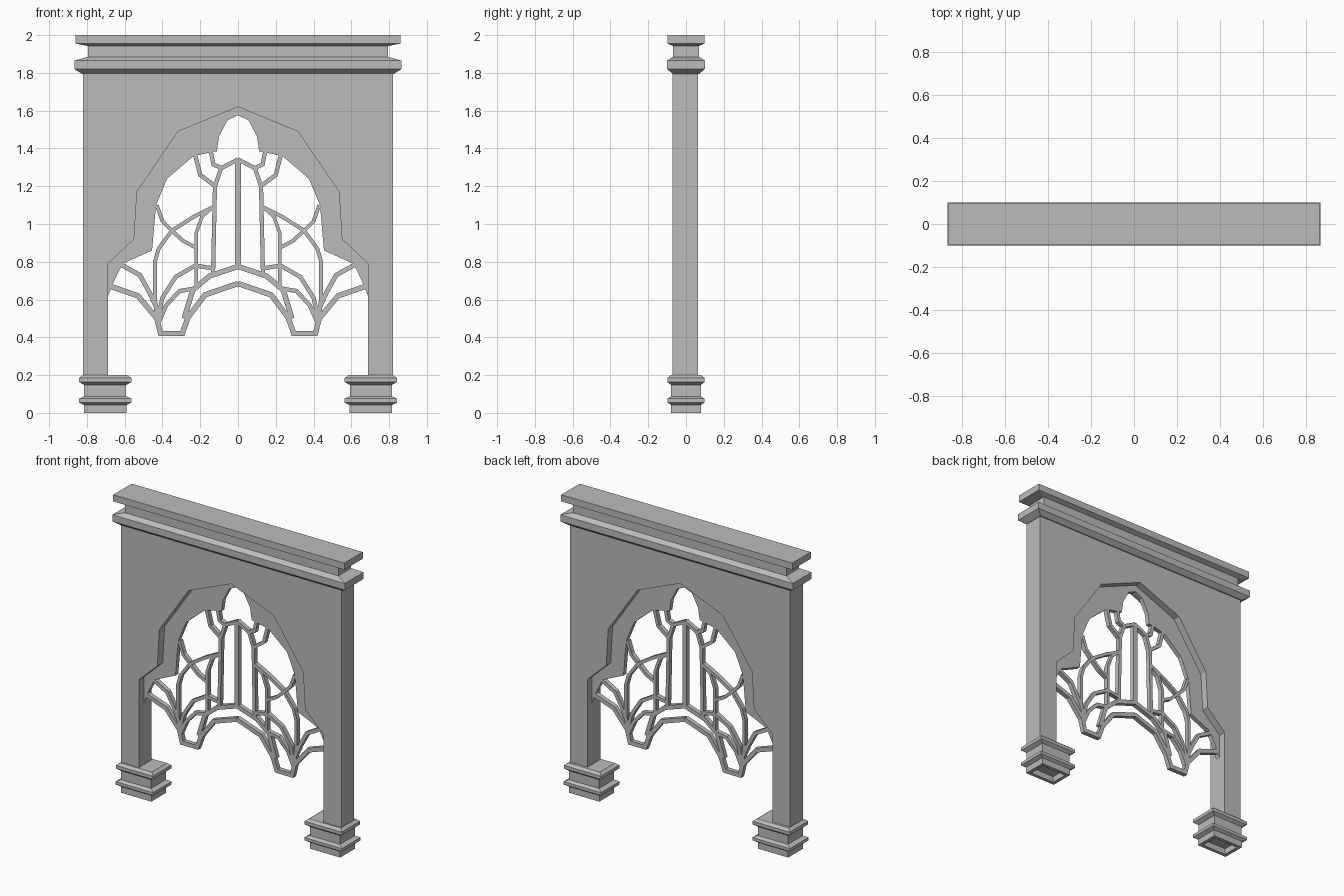
import bpy
import bmesh
from mathutils import Vector

cube = bpy.data.objects.get("Cube")
if cube:
    bpy.data.objects.remove(cube)

stone = bpy.data.materials.new("grey stone")
stone.use_nodes = True
colour = (0.5, 0.5, 0.5, 1)
stone.diffuse_color = colour
stone.node_tree.nodes["Principled BSDF"].inputs["Base Color"].default_value = colour


def finish(name, bm):
    bmesh.ops.recalc_face_normals(bm, faces=bm.faces[:])
    mesh = bpy.data.meshes.new(name)
    bm.to_mesh(mesh)
    bm.free()
    mesh.materials.append(stone)
    obj = bpy.data.objects.new(name, mesh)
    bpy.context.collection.objects.link(obj)
    return obj


def slab(bm, outline, front, back):
    """Extrude an outline in x and z from front to back."""
    face = bm.faces.new([bm.verts.new((x, front, z)) for x, z in outline])
    result = bmesh.ops.extrude_face_region(bm, geom=[face], use_keep_orig=True)
    moved = [v for v in result["geom"] if isinstance(v, bmesh.types.BMVert)]
    bmesh.ops.translate(bm, verts=moved, vec=(0, back - front, 0))


def mirrored(half):
    """Complete a half outline that starts on the centre line."""
    return [(-x, z) for x, z in reversed(half[1:])] + half


def strip(points, width):
    """Mitred outline of a bar that follows a path."""
    pts = [Vector(p) for p in points]
    left, right = [], []
    for i, p in enumerate(pts):
        a = (p - pts[i - 1]).normalized() if i else None
        b = (pts[i + 1] - p).normalized() if i + 1 < len(pts) else None
        a, b = a or b, b or a
        tangent = (a + b).normalized()
        side = Vector((-tangent.y, tangent.x))
        offset = side * (width / 2 / max(tangent.dot(a), 0.5))
        left.append(p + offset)
        right.append(p - offset)
    return [tuple(p) for p in left + right[::-1]]


def moulding(name, rings, centre_x=0, recess=False):
    """Loft stacked rectangles of half width, half depth and height."""
    bm = bmesh.new()
    loops = []
    for w, d, z in rings:
        corners = ((-w, -d), (w, -d), (w, d), (-w, d))
        loops.append([bm.verts.new((centre_x + x, y, z)) for x, y in corners])
    for low, high in zip(loops, loops[1:]):
        for i in range(4):
            j = (i + 1) % 4
            bm.faces.new((low[i], low[j], high[j], high[i]))
    bm.faces.new(loops[0])
    bm.faces.new(loops[-1])
    return finish(name, bm)


# Wall with pointed, stepped archway
arch = [(0, 1.62), (0.317, 1.49), (0.535, 1.17), (0.55, 0.92), (0.688, 0.79)]
jamb = arch + [(0.688, 0.19)]
wall = bmesh.new()
slab(wall, [(-0.82, 0.19), (-0.82, 1.81), (0.82, 1.81), (0.82, 0.19)]
     + mirrored(jamb)[::-1], -0.072, 0.063)
finish("arch_wall", wall)

# Cusped border of the tracery
cusps = [(0, 1.575), (0.055, 1.55), (0.1, 1.465), (0.112, 1.385), (0.235, 1.36),
         (0.375, 1.24), (0.434, 1.1), (0.455, 0.86), (0.61, 0.79), (0.655, 0.7)]
border = bmesh.new()
slab(border, mirrored(arch + [(0.688, 0.62)]) + mirrored(cusps)[::-1], -0.015, 0.015)
finish("tracery_border", border)

# Tracery bars, given for one side and mirrored
bars = {
    "inner_arch": (0.022, [(0, 1.342), (0.09, 1.295), (0.122, 1.2), (0.132, 0.74)]),
    "outer_mullion": (0.018, [(0.132, 1.09), (0.19, 1.04), (0.222, 0.95), (0.222, 0.66)]),
    "crossing_curve": (0.02, [(0.132, 1.09), (0.24, 1.035), (0.35, 0.965), (0.42, 0.87),
                              (0.44, 0.8), (0.44, 0.62), (0.43, 0.5)]),
    "counter_curve": (0.02, [(0.43, 1.1), (0.4, 1.015), (0.35, 0.965), (0.29, 0.91),
                             (0.222, 0.875)]),
    "shoulder_bar": (0.022, [(0.12, 1.2), (0.2, 1.26), (0.228, 1.37)]),
    "crown_bar": (0.022, [(0.085, 1.295), (0.13, 1.315), (0.145, 1.39)]),
    "upper_chevron": (0.028, [(0, 0.775), (0.15, 0.725), (0.24, 0.65), (0.285, 0.5)]),
    "lower_chevron": (0.028, [(0, 0.685), (0.175, 0.625), (0.265, 0.505), (0.295, 0.42),
                              (0.41, 0.42), (0.43, 0.5), (0.53, 0.62), (0.675, 0.67)]),
    "side_fan": (0.024, [(0.62, 0.785), (0.52, 0.73), (0.47, 0.64), (0.42, 0.53)]),
    "inner_fan": (0.022, [(0.132, 0.765), (0.225, 0.78), (0.33, 0.72), (0.4, 0.61),
                          (0.425, 0.5)]),
    "low_fan": (0.022, [(0.222, 0.66), (0.31, 0.645), (0.38, 0.57), (0.42, 0.48)]),
}
for name, (width, path) in bars.items():
    for side, sign in (("left", 1), ("right", -1)):
        bm = bmesh.new()
        slab(bm, strip([(sign * x, z) for x, z in path], width), -0.015, 0.015)
        finish(f"{side}_{name}", bm)

mullion = bmesh.new()
slab(mullion, strip([(0, 0.77), (0, 1.34)], 0.03), -0.015, 0.015)
finish("centre_mullion", mullion)

# Cornice of two bands
moulding("cornice", [
    (0.825, 0.07, 1.795), (0.865, 0.1, 1.82), (0.865, 0.1, 1.865), (0.795, 0.068, 1.885),
    (0.795, 0.068, 1.942), (0.86, 0.098, 1.955), (0.86, 0.098, 2)])

# Moulded feet, recessed underneath
for side, x in (("left", 0.703), ("right", -0.703)):
    moulding(f"{side}_foot", [
        (0.09, 0.057, 0.04), (0.09, 0.057, 0), (0.113, 0.079, 0), (0.113, 0.079, 0.042),
        (0.14, 0.098, 0.055), (0.14, 0.098, 0.075), (0.111, 0.079, 0.088),
        (0.111, 0.079, 0.148), (0.138, 0.098, 0.163), (0.138, 0.098, 0.185),
        (0.118, 0.08, 0.2)], x)
